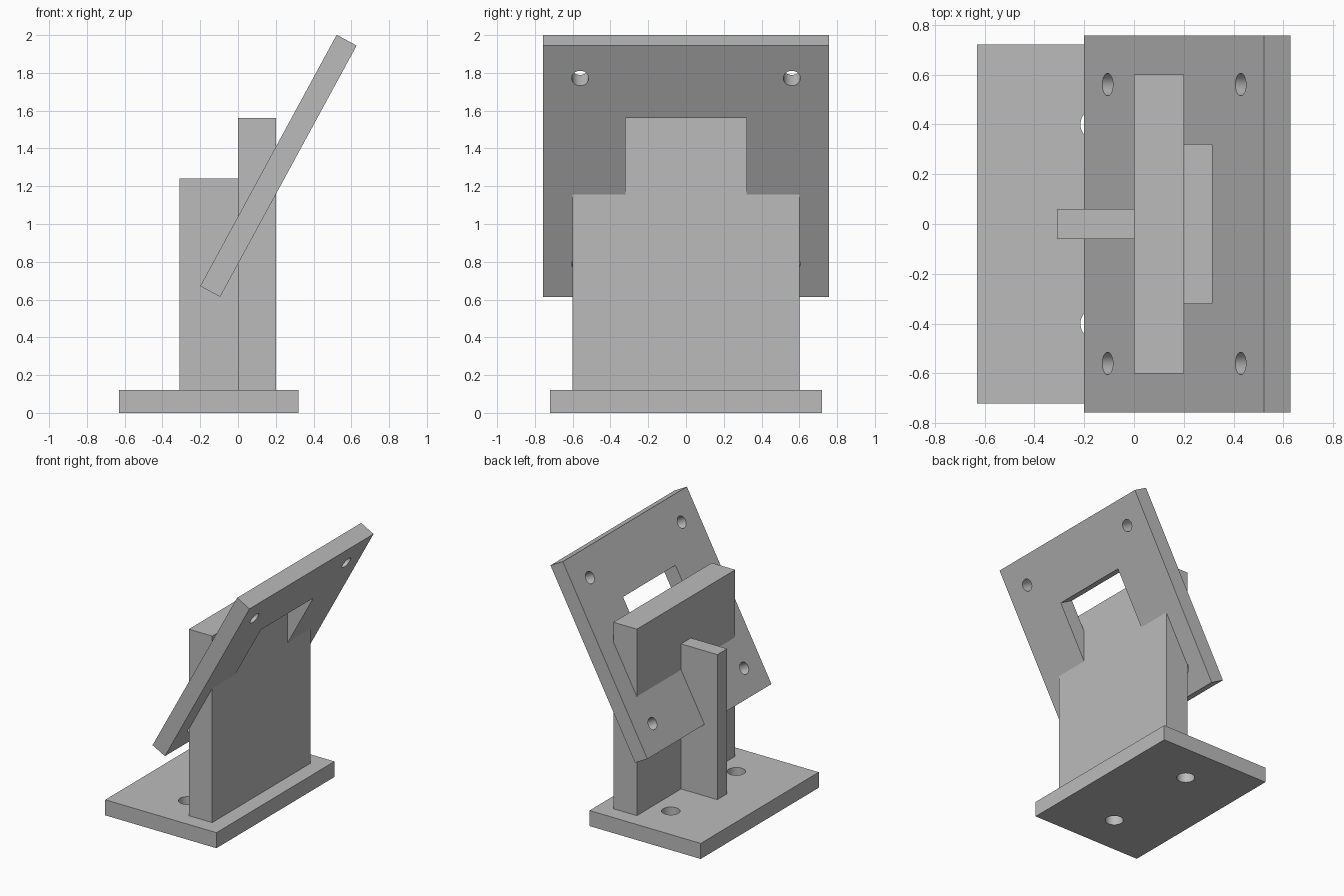
import bpy
from math import radians
from mathutils import Matrix, Vector

cube = bpy.data.objects.get("Cube")
if cube:
    bpy.data.objects.remove(cube, do_unlink=True)

grey = bpy.data.materials.new("plain_grey")
grey.use_nodes = True
COLOUR = (0.5, 0.5, 0.5, 1)
grey.diffuse_color = COLOUR
grey.node_tree.nodes["Principled BSDF"].inputs["Base Color"].default_value = COLOUR


def box(name, low, high):
    """Box spanning two opposite corners."""
    low, high = Vector(low), Vector(high)
    bpy.ops.mesh.primitive_cube_add(size=1)
    ob = bpy.context.object
    ob.name = name
    ob.data.transform(Matrix.Translation((low + high) / 2) @ Matrix.Diagonal((*(high - low), 1)))
    ob.data.materials.append(grey)
    return ob


def drill(name, radius, centre, turn=0):
    """Round cutter, upright unless turned about y."""
    bpy.ops.mesh.primitive_cylinder_add(vertices=48, radius=radius, depth=0.5)
    ob = bpy.context.object
    ob.name = name
    ob.data.transform(Matrix.Translation(centre) @ Matrix.Rotation(turn, 4, 'Y'))
    ob.data.materials.append(grey)
    return ob


def cut(target, cutters):
    """Subtract the cutters, bake the result and remove them."""
    bpy.context.view_layer.objects.active = target
    for c in cutters:
        c.hide_render = True
        mod = target.modifiers.new("cut", 'BOOLEAN')
        mod.operation, mod.solver, mod.object = 'DIFFERENCE', 'EXACT', c
        bpy.ops.object.modifier_apply(modifier=mod.name)
        bpy.data.objects.remove(c, do_unlink=True)
    bpy.ops.object.select_all(action='DESELECT')
    target.select_set(True)
    bpy.ops.object.shade_smooth_by_angle(angle=radians(30))


# Base with two mounting holes
base = box("base_plate", (-0.63, -0.72, 0), (0.32, 0.72, 0.12))
cut(base, [drill("base_drill", 0.065, (-0.15, s * 0.4, 0.06)) for s in (-1, 1)])

# Upright wall and its stiffening rib
box("upright_wall", (0, -0.6, 0.12), (0.2, 0.6, 1.56))
box("support_rib", (-0.31, -0.06, 0.12), (0, 0.06, 1.24))

# Tilted square plate with a central window and four corner holes
half, thick, window, spread = 0.757, 0.06, 0.32, 0.56
plate = box("tilted_plate", (-thick, -half, -half), (thick, half, half))
cutters = [box("window_cutter", (-0.3, -window, -window), (0.3, window, window))]
cutters += [drill("plate_drill", 0.045, (0, y, z), radians(90))
            for y in (-spread, spread) for z in (-spread, spread)]
cut(plate, cutters)
plate.data.transform(Matrix.Translation((0.214, 0, 1.308)) @ Matrix.Rotation(radians(28.5), 4, 'Y'))
